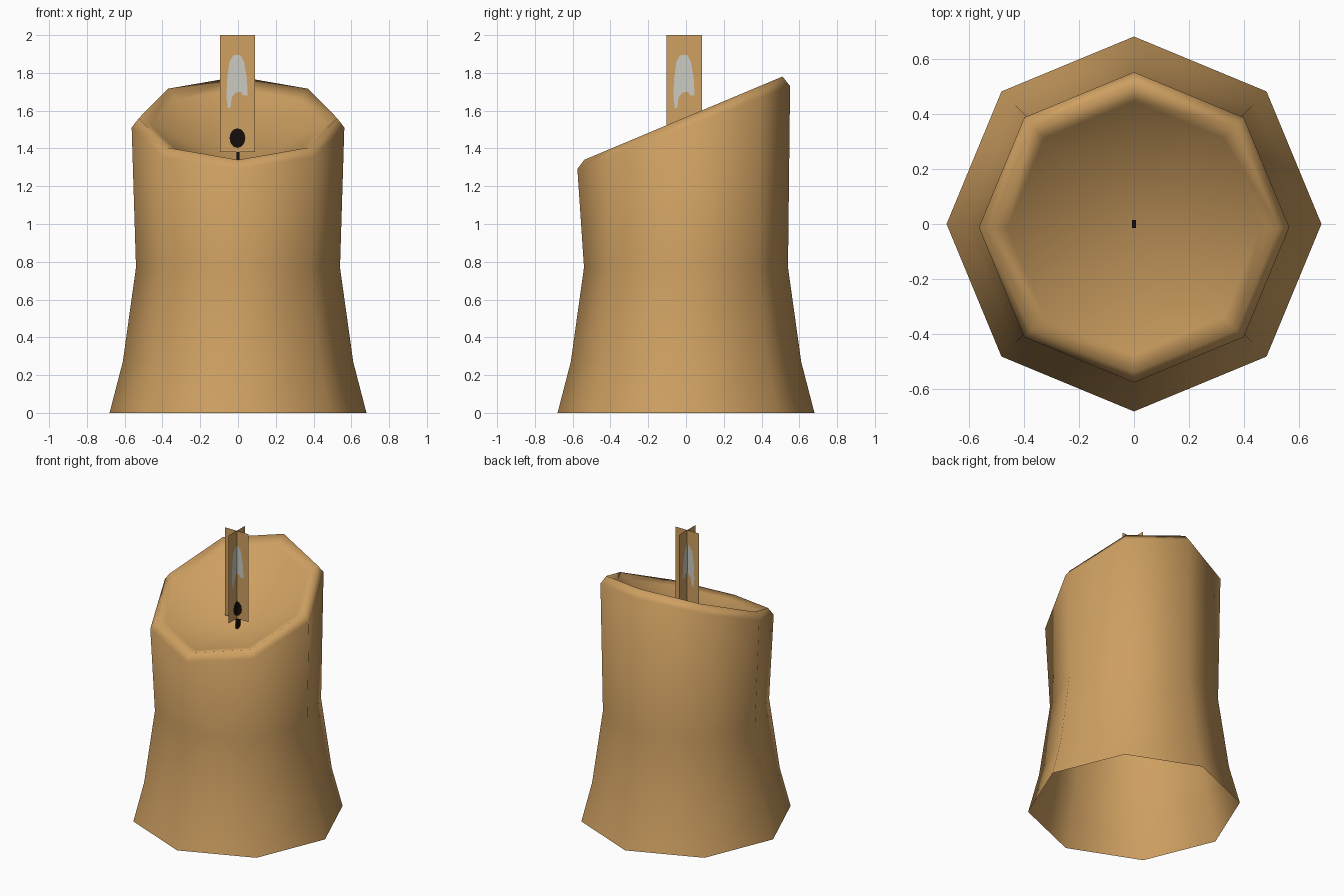
import bpy, bmesh, math
from mathutils import Matrix

if "Cube" in bpy.data.objects:
    bpy.data.objects.remove(bpy.data.objects["Cube"])


def material(name, rgb):
    m = bpy.data.materials.new(name)
    m.diffuse_color = (*rgb, 1)
    m.use_nodes = True
    m.node_tree.nodes["Principled BSDF"].inputs["Base Color"].default_value = m.diffuse_color
    return m


wax = material("tan wax", (0.62, 0.35, 0.12))
pale = material("pale grey flame", (0.60, 0.60, 0.54))
black = material("burnt black", (0.008, 0.004, 0.003))


def make_object(name, bm, mat, smooth=False):
    me = bpy.data.meshes.new(name)
    for f in bm.faces:
        f.smooth = smooth
    bm.to_mesh(me)
    bm.free()
    me.materials.append(mat)
    ob = bpy.data.objects.new(name, me)
    bpy.context.collection.objects.link(ob)
    return ob


# Candle body: eight-sided rings (radius, height, slope along y, y shift), open below
rings = [(0.68, 0, 0, 0), (0.61, 0.27, 0, 0), (0.54, 0.77, 0, 0),
         (0.563, 1.515, 0.39, -0.012), (0.525, 1.566, 0.42, -0.014),
         (0.46, 1.53, 0.41, -0.014)]
N = 8
bm = bmesh.new()
loops = []
for r, z, slope, dy in rings:
    loop = []
    for i in range(N):
        a = 2 * math.pi * i / N
        y = r * math.sin(a) + dy
        loop.append(bm.verts.new((r * math.cos(a), y, z + slope * y)))
    loops.append(loop)
for lo, hi in zip(loops, loops[1:]):
    for i in range(N):
        j = (i + 1) % N
        bm.faces.new((lo[i], lo[j], hi[j], hi[i]))
# Hollow melted bowl running down to the wick
centre = bm.verts.new((0, 0, 1.31))
for i in range(N):
    bm.faces.new((loops[-1][i], loops[-1][(i + 1) % N], centre))
make_object("candle_body", bm, wax, True)

# Wick stub
bm = bmesh.new()
bmesh.ops.create_cube(bm, size=1, matrix=Matrix.Translation((0, 0, 1.345))
                      @ Matrix.Diagonal((0.015, 0.03, 0.07, 1)))
make_object("wick", bm, black)


# Flat cards in the xz plane, turned about z for the second one
def card(name, outline, mat, turn, offset=0):
    bm = bmesh.new()
    bm.faces.new([bm.verts.new((x, offset, z)) for x, z in outline])
    bm.transform(Matrix.Translation((-0.003, -0.009, 0)) @ Matrix.Rotation(turn, 4, 'Z'))
    return make_object(name, bm, mat)


panel = [(-0.093, 1.38), (0.093, 1.38), (0.093, 2.0), (-0.093, 2.0)]
flame = [(-0.05, 1.61), (-0.036, 1.62), (-0.03, 1.67), (-0.01, 1.695), (0.02, 1.70),
         (0.03, 1.68), (0.055, 1.68), (0.05, 1.77), (0.035, 1.86), (0.015, 1.895),
         (-0.02, 1.895), (-0.042, 1.86), (-0.055, 1.76), (-0.058, 1.67)]
spot = [(0.042 * math.cos(t * math.pi / 6), 1.455 + 0.052 * math.sin(t * math.pi / 6))
        for t in range(12)]

for label, turn in (("front", 0), ("side", math.pi / 2)):
    card(f"flame_panel_{label}", panel, wax, turn)
    for side in (-1, 1):
        card(f"flame_glow_{label}", flame, pale, turn, side * 0.003)
        card(f"wick_spot_{label}", spot, black, turn, side * 0.003)
